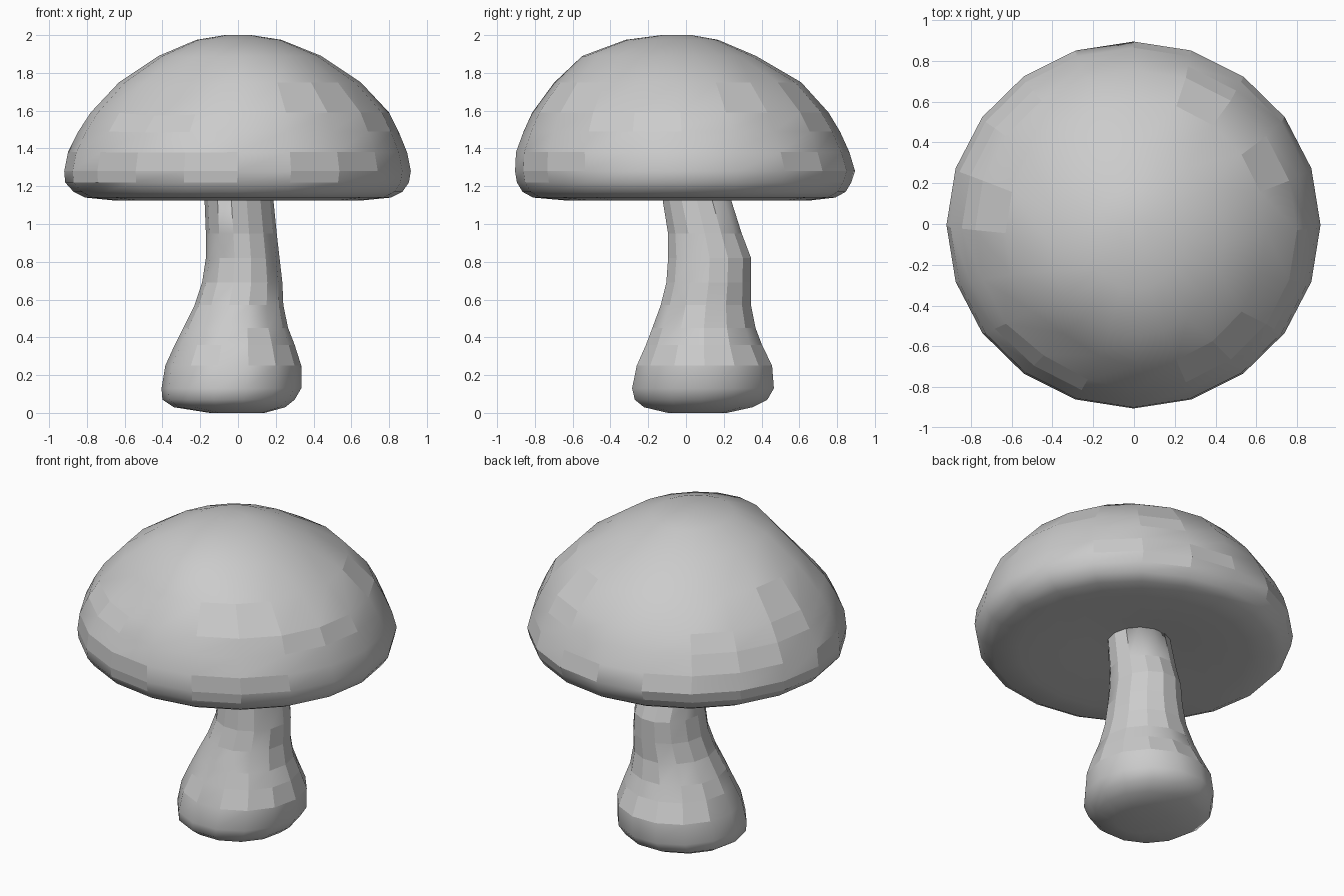
import bpy, bmesh, math, random
from mathutils import Vector

random.seed(4)


def loft(name, rings, sides, flat_band, flat_chance, dent=None):
    """Skin oval rings given as (z, x min, x max, y min, y max)."""
    bm = bmesh.new()
    loops = []
    for z, x0, x1, y0, y1 in rings:
        loop = []
        for i in range(sides):
            a = 2 * math.pi * i / sides
            p = Vector(((x0 + x1) / 2 + (x1 - x0) / 2 * math.cos(a),
                        (y0 + y1) / 2 + (y1 - y0) / 2 * math.sin(a), z))
            if dent:
                centre, radius, depth = dent
                d = (p - centre).length / radius
                push = Vector((-centre.x, -centre.y, -0.5)).normalized()
                p += push * depth * math.exp(-d * d)
            loop.append(bm.verts.new(p))
        loops.append(loop)
    for a, b in zip(loops, loops[1:]):
        for i in range(sides):
            j = (i + 1) % sides
            bm.faces.new((a[i], a[j], b[j], b[i]))
    bm.faces.new(loops[0][::-1])
    bm.faces.new(loops[-1])
    bm.normal_update()
    # smooth surface with scattered flat facets
    for f in bm.faces:
        z = f.calc_center_median().z
        in_band = flat_band[0] < z < flat_band[1]
        f.smooth = not (in_band and random.random() < flat_chance)
    mesh = bpy.data.meshes.new(name)
    bm.to_mesh(mesh)
    bm.free()
    obj = bpy.data.objects.new(name, mesh)
    bpy.context.collection.objects.link(obj)
    return obj


# Stem: bulbous foot, narrow leaning neck
stem_rings = [
    (0.00, -0.15, 0.14, -0.10, 0.22),
    (0.03, -0.34, 0.25, -0.23, 0.36),
    (0.07, -0.40, 0.30, -0.28, 0.44),
    (0.13, -0.405, 0.335, -0.295, 0.475),
    (0.25, -0.385, 0.335, -0.27, 0.465),
    (0.36, -0.335, 0.30, -0.22, 0.41),
    (0.45, -0.29, 0.265, -0.185, 0.375),
    (0.57, -0.23, 0.24, -0.14, 0.35),
    (0.69, -0.19, 0.235, -0.11, 0.35),
    (0.82, -0.17, 0.22, -0.10, 0.35),
    (0.95, -0.17, 0.205, -0.10, 0.30),
    (1.20, -0.18, 0.18, -0.14, 0.22),
]
loft("stem", stem_rings, 14, (0.2, 1.2), 0.5)

# Cap: shallow hollow underside, rounded rim, dome
cap_rings = [
    (1.17, -0.28, 0.28, -0.28, 0.30),
    (1.125, -0.66, 0.66, -0.64, 0.66),
    (1.14, -0.81, 0.81, -0.81, 0.79),
    (1.17, -0.87, 0.87, -0.865, 0.845),
    (1.22, -0.915, 0.905, -0.895, 0.875),
    (1.28, -0.92, 0.915, -0.905, 0.895),
    (1.38, -0.90, 0.895, -0.90, 0.865),
    (1.49, -0.845, 0.85, -0.86, 0.815),
    (1.59, -0.78, 0.80, -0.815, 0.755),
    (1.75, -0.63, 0.65, -0.70, 0.61),
    (1.89, -0.42, 0.44, -0.55, 0.37),
    (1.975, -0.22, 0.23, -0.32, 0.17),
    (2.00, -0.07, 0.07, -0.13, 0.03),
]
loft("cap", cap_rings, 20, (1.22, 1.7), 0.25,
     dent=(Vector((-0.33, -0.62, 1.70)), 0.2, 0.06))
